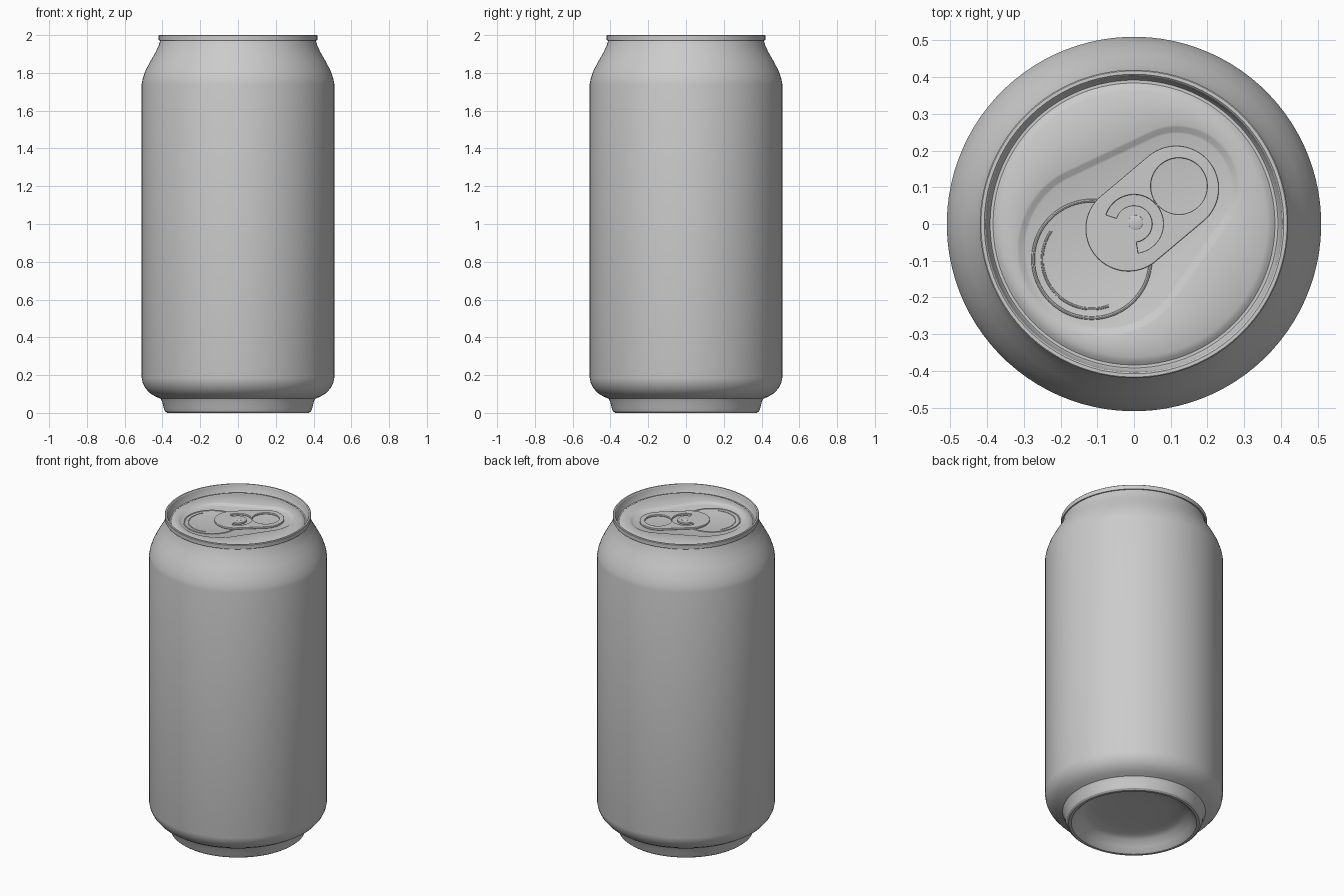
import bpy, bmesh, math

if "Cube" in bpy.data.objects:
    bpy.data.objects.remove(bpy.data.objects["Cube"])

N = 96                      # segments around the can
TILT = math.radians(40)     # direction of the pull tab on the lid


def hull(u0, r0, u1, r1, n=N):
    """Outline wrapped around two circles lying on the local x axis."""
    k = (r0 - r1) / (u1 - u0) if u1 != u0 else 2
    pts = []
    for i in range(n):
        a = 2 * math.pi * i / n
        c, r = (u1, r1) if math.cos(a) > k else (u0, r0)
        pts.append((c + r * math.cos(a), r * math.sin(a)))
    return pts


def circle(r, u=0, n=N):
    return hull(u, r, u, r, n)


def arc(u, r, a0, a1, n=40):
    return [(u + r * math.cos(math.radians(a0 + (a1 - a0) * i / n)),
             r * math.sin(math.radians(a0 + (a1 - a0) * i / n))) for i in range(n + 1)]


def smooth(obj, angle=30):
    bpy.ops.object.select_all(action='DESELECT')
    bpy.context.view_layer.objects.active = obj
    obj.select_set(True)
    if obj.type == 'CURVE':
        bpy.ops.object.convert(target='MESH')
        obj = bpy.context.object
    bpy.ops.object.shade_smooth_by_angle(angle=math.radians(angle))


def skin(name, rings, cap_first=False, cap_last=False):
    """Mesh stretched over a stack of (outline, z) rings."""
    bm = bmesh.new()
    loops = [[bm.verts.new((x, y, z)) for x, y in pts] for pts, z in rings]
    for a, b in zip(loops, loops[1:]):
        for j in range(N):
            k = (j + 1) % N
            bm.faces.new((a[j], a[k], b[k], b[j]))
    if cap_first:
        bm.faces.new(loops[0][::-1])
    if cap_last:
        bm.faces.new(loops[-1])
    me = bpy.data.meshes.new(name)
    bm.to_mesh(me)
    bm.free()
    obj = bpy.data.objects.new(name, me)
    bpy.context.collection.objects.link(obj)
    obj.rotation_euler.z = TILT
    smooth(obj)


def curve(name, outlines, z, bevel, extrude=0, flat=False):
    """Filled plate (flat) or round bead following 2D outlines."""
    cu = bpy.data.curves.new(name, 'CURVE')
    cu.dimensions = '2D' if flat else '3D'
    cu.fill_mode = 'BOTH' if flat else 'FULL'
    cu.bevel_depth, cu.bevel_resolution, cu.extrude = bevel, 2, extrude
    if flat:
        cu.offset = -bevel
    for pts in outlines:
        sp = cu.splines.new('POLY')
        sp.points.add(len(pts) - 1)
        for p, (x, y) in zip(sp.points, pts):
            p.co = (x, y, 0, 1)
        sp.use_cyclic_u = flat
    obj = bpy.data.objects.new(name, cu)
    bpy.context.collection.objects.link(obj)
    obj.location.z = z
    obj.rotation_euler.z = TILT
    smooth(obj, 40)


# Can body: recessed base, standing ring, wall and neck
body = [(.10, .084), (.20, .081), (.27, .075), (.30, .062), (.33, .03), (.35, .008), (.36, 0),
        (.375, 0), (.386, .008), (.393, .025), (.402, .06), (.41, .075), (.44, .088),
        (.47, .107), (.492, .133), (.505, .16), (.51, .185), (.51, 1.742), (.505, 1.768),
        (.49, 1.812), (.462, 1.865), (.436, 1.91), (.42, 1.945), (.411, 1.973)]
skin("can_body", [(circle(r), z) for r, z in body], cap_first=True)

# Lid: seam rim, countersink, panel and recessed tab area
lid = [(.408, 1.972), (.418, 1.972), (.42, 1.975), (.42, 1.997), (.417, 2), (.408, 2),
       (.404, 1.996), (.396, 1.96), (.392, 1.954), (.384, 1.954), (.376, 1.96), (.362, 1.967)]
rings = [(circle(r), z) for r, z in lid]
for d, z in ((0, 1.967), (.006, 1.965), (.018, 1.957), (.024, 1.955)):
    rings.append((hull(-.106, .238 - d, .152, .172 - d), z))
skin("can_lid", rings, cap_last=True)

# Mouth opening score lines
curve("mouth_bead", [arc(-.15, .16, 42, 318, 64)], 1.954, .005)
curve("mouth_inner_bead", [arc(-.15, .135, 105, 250)], 1.954, .004)

# Pull tab with finger hole and U-shaped slot
slot = arc(0, .08, -122, 122) + arc(0, .05, 122, -122)
curve("pull_tab", [hull(-.02, .116, .15, .116), circle(.077, .16, 48), slot],
      1.962, .003, .003, flat=True)

# Rivet holding the tab
skin("rivet", [(circle(r, .006), z) for r, z in
               ((.021, 1.964), (.02, 1.969), (.016, 1.971))], cap_last=True)
